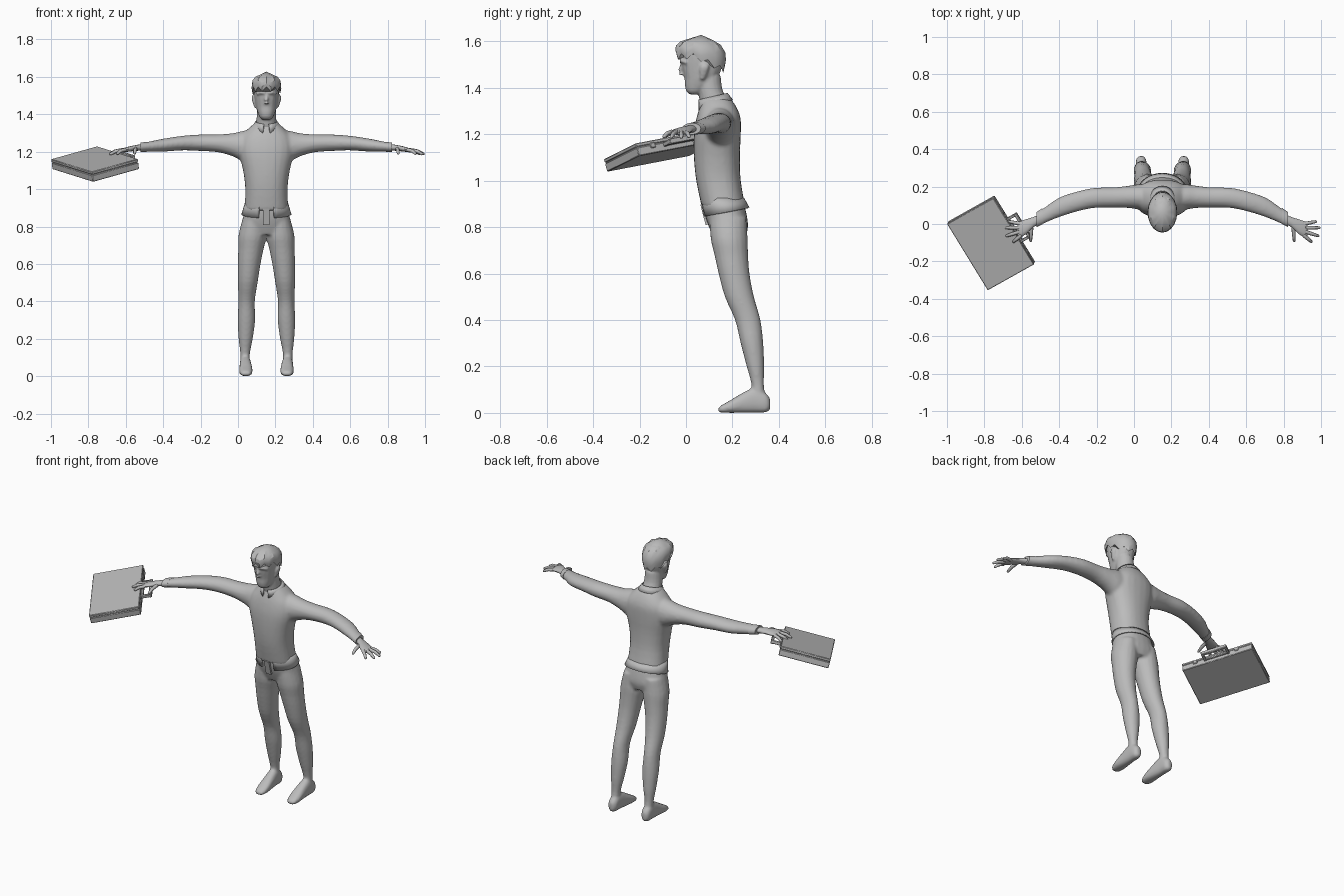
import bpy, bmesh, math
from mathutils import Vector, Matrix

if "Cube" in bpy.data.objects:
    bpy.data.objects.remove(bpy.data.objects["Cube"])

CX = 0.152  # x of the body's mirror plane
mat = bpy.data.materials.new("plain_grey")
mat.diffuse_color = (0.5, 0.5, 0.5, 1)
mat.use_nodes = True
mat.node_tree.nodes["Principled BSDF"].inputs["Base Color"].default_value = mat.diffuse_color


def finish(bm, name, angle=40):
    bmesh.ops.recalc_face_normals(bm, faces=bm.faces[:])
    me = bpy.data.meshes.new(name)
    bm.to_mesh(me)
    bm.free()
    me.materials.append(mat)
    me.polygons.foreach_set("use_smooth", [True] * len(me.polygons))
    me.set_sharp_from_angle(angle=math.radians(angle))
    ob = bpy.data.objects.new(name, me)
    bpy.context.collection.objects.link(ob)
    return ob


def spline(rows, sub):
    """Catmull-Rom through rows of numbers."""
    rows = [Vector(r) for r in rows]
    out = []
    for i in range(len(rows) - 1):
        p0, p1, p2, p3 = rows[max(i - 1, 0)], rows[i], rows[i + 1], rows[min(i + 2, len(rows) - 1)]
        for k in range(sub):
            t = k / sub
            out.append(0.5 * (2 * p1 + (p2 - p0) * t + (2 * p0 - 5 * p1 + 4 * p2 - p3) * t * t
                              + (3 * p1 - p0 - 3 * p2 + p3) * t ** 3))
    return out + [rows[-1]]


def loft(bm, axis, rows, seg=18, sub=3, power=2.0, side=1):
    """Closed tube. Row = position on axis, two centres, two half widths."""
    rings = []
    for s, c1, c2, a, b in spline(rows, sub):
        ring = []
        for k in range(seg):
            t = 2 * math.pi * k / seg
            u, v = math.cos(t), math.sin(t)
            u = math.copysign(abs(u) ** (2 / power), u) * max(a, .001) + c1
            v = math.copysign(abs(v) ** (2 / power), v) * max(b, .001) + c2
            x, y, z = {"x": (s, u, v), "y": (u, s, v), "z": (u, v, s)}[axis]
            ring.append(bm.verts.new((CX + side * x, y, z)))
        rings.append(ring)
    for r, q in zip(rings, rings[1:]):
        for k in range(seg):
            j = (k + 1) % seg
            bm.faces.new((r[k], r[j], q[j], q[k]))
    bm.faces.new(rings[0])
    bm.faces.new(rings[-1])


def tube(bm, points, radii, seg=8):
    """Tapered tube through points."""
    rings = []
    for i, p in enumerate(points):
        d = Vector(points[min(i + 1, len(points) - 1)]) - Vector(points[max(i - 1, 0)])
        q = d.to_track_quat("Z", "Y")
        rings.append([bm.verts.new(Vector(p) + q @ Vector((math.cos(2 * math.pi * k / seg) * radii[i],
                      math.sin(2 * math.pi * k / seg) * radii[i], 0))) for k in range(seg)])
    for r, q in zip(rings, rings[1:]):
        for k in range(seg):
            bm.faces.new((r[k], r[k - 1], q[k - 1], q[k]))
    bm.faces.new(rings[0])
    bm.faces.new(rings[-1])


def blend(ob, voxel, smooth):
    """Fuse overlapping parts into one skin."""
    m = ob.modifiers.new("fuse", "REMESH")
    m.mode, m.voxel_size, m.use_smooth_shade = "VOXEL", voxel, True
    s = ob.modifiers.new("soften", "SMOOTH")
    s.iterations = smooth


# shirt: torso and sleeves
bm = bmesh.new()
loft(bm, "z", [(.885, 0, .162, .118, .094), (1.0, 0, .14, .113, .096), (1.1, 0, .133, .125, .099),
               (1.2, 0, .135, .148, .101), (1.27, 0, .14, .14, .095), (1.32, 0, .138, .10, .078),
               (1.355, 0, .13, .06, .06)], seg=24, power=2.3)
for side in (1, -1):
    loft(bm, "x", [(.04, .14, 1.235, .07, .085), (.12, .145, 1.23, .068, .083), (.18, .145, 1.237, .06, .062),
                   (.26, .142, 1.245, .054, .048), (.36, .14, 1.248, .054, .044), (.45, .122, 1.246, .054, .039),
                   (.55, .09, 1.235, .053, .035), (.62, .052, 1.228, .044, .028), (.67, .022, 1.224, .038, .022)],
         side=side)
blend(finish(bm, "shirt"), .009, 5)

# shirt hem: open skirt, notched at the front
bm = bmesh.new()
seg, rows = 32, []
for f in (0, .5, 1):
    row = []
    for k in range(seg + 1):
        t = -math.pi / 2 + .32 + (2 * math.pi - .64) * k / seg
        z = .925 + f * ((.845 + .02 * (1 + math.sin(t))) - .925)
        row.append(bm.verts.new((CX + (.116 + .018 * f) * math.cos(t),
                                 .155 + .018 * f + (.096 + .004 * f) * math.sin(t), z)))
    rows.append(row)
for r, q in zip(rows, rows[1:]):
    for k in range(seg):
        bm.faces.new((r[k], r[k + 1], q[k + 1], q[k]))
hem = finish(bm, "shirt_hem")
hem.modifiers.new("thickness", "SOLIDIFY").thickness = .008

# trousers and feet
bm = bmesh.new()
loft(bm, "z", [(.91, 0, .16, .112, .088), (.85, 0, .172, .125, .09), (.80, 0, .183, .136, .084),
               (.755, 0, .187, .12, .068)], seg=24, power=2.3)
for side in (1, -1):
    loft(bm, "z", [(.84, .068, .18, .06, .08), (.75, .075, .186, .075, .08), (.68, .083, .195, .068, .073),
                   (.6, .092, .207, .061, .067), (.5, .10, .23, .053, .063), (.4, .106, .266, .044, .055),
                   (.3, .107, .284, .047, .049), (.2, .111, .299, .038, .038), (.12, .114, .309, .026, .027),
                   (.05, .114, .312, .026, .03)], side=side)
    loft(bm, "y", [(.363, .114, .038, .012, .022), (.345, .114, .043, .027, .041), (.30, .113, .055, .03, .054),
                   (.25, .111, .045, .033, .045), (.19, .11, .027, .036, .027), (.15, .11, .016, .028, .015),
                   (.138, .11, .012, .012, .008)], side=side, power=2.4)
blend(finish(bm, "trousers_and_feet"), .008, 4)

# fly flap on the trousers
bm = bmesh.new()
bmesh.ops.create_cube(bm, size=1, matrix=Matrix.Translation((CX, .083, .855)) @ Matrix.Rotation(.25, 4, "X")
                      @ Matrix.Diagonal((.035, .02, .09, 1)))
finish(bm, "fly_flap")

# hands: palm, four fingers and thumb
for side, name in ((1, "left_hand"), (-1, "right_hand")):
    bm = bmesh.new()
    loft(bm, "x", [(.65, .03, 1.224, .026, .017), (.69, .01, 1.221, .027, .016), (.73, -.015, 1.215, .04, .014),
                   (.765, -.03, 1.208, .042, .011), (.775, -.033, 1.206, .035, .008)], side=side, sub=2, seg=12)
    for base, tip in (((.755, .0, 1.208), (.825, .014, 1.188)), ((.765, -.02, 1.21), (.845, -.02, 1.186)),
                      ((.765, -.042, 1.21), (.838, -.065, 1.186)), ((.755, -.06, 1.21), (.80, -.098, 1.188)),
                      ((.70, -.02, 1.215), (.705, -.095, 1.19))):
        pts = [Vector((CX + side * p[0], p[1], p[2])) for p in (base, tip)]
        mid = pts[0].lerp(pts[1], .55) + Vector((0, 0, .006))
        tube(bm, [pts[0], mid, pts[0].lerp(pts[1], .93), pts[1]], [.0105, .0095, .0075, .004])
    finish(bm, name, 60)

# cuffs
for side, name in ((1, "left_cuff"), (-1, "right_cuff")):
    bm = bmesh.new()
    loft(bm, "x", [(.64, .042, 1.226, .043, .027), (.672, .024, 1.224, .04, .025)], sub=1, side=side)
    finish(bm, name)

# head: skull, neck, nose, brow, ears
bm = bmesh.new()
loft(bm, "z", [(1.372, 0, .04, .022, .024), (1.385, 0, .042, .036, .04), (1.41, 0, .055, .047, .06),
               (1.44, 0, .064, .056, .071), (1.48, 0, .068, .063, .085), (1.52, 0, .069, .068, .093),
               (1.56, 0, .066, .068, .094), (1.595, 0, .065, .05, .07), (1.61, 0, .065, .025, .035)], power=2.2)
loft(bm, "z", [(1.30, 0, .14, .065, .066), (1.34, 0, .122, .056, .062), (1.39, 0, .104, .052, .054),
               (1.45, 0, .095, .05, .055)])
tube(bm, [(CX, -.015, 1.508), (CX, -.024, 1.475), (CX, -.022, 1.456)], [.007, .011, .014])
for s in (1, -1):
    tube(bm, [(CX + s * .008, -.022, 1.515), (CX + s * .03, -.018, 1.517), (CX + s * .052, .002, 1.508)],
         [.008, .009, .006])
    loft(bm, "z", [(1.435, .058, .07, .006, .008), (1.46, .064, .075, .009, .016),
                   (1.49, .069, .08, .011, .02), (1.505, .066, .08, .006, .012)], sub=2, side=s, seg=10)
blend(finish(bm, "head"), .006, 2)

# hair: faceted cap whose lower edge zigzags and drops towards the nape
bm = bmesh.new()
seg, rings = 20, []
for f, r in ((0, .97), (.25, 1.03), (.5, 1.0), (.75, .82), (.92, .45)):
    ring = []
    for k in range(seg):
        t = 2 * math.pi * k / seg
        back = math.sin(t)
        low = 1.525 - .05 * max(back, -.2) + (.012 if k % 2 else -.012)
        z = low + (1.618 - low) * f
        ring.append(bm.verts.new((CX + .077 * r * math.cos(t), .063 + .106 * r * back, z)))
    rings.append(ring)
for r, q in zip(rings, rings[1:]):
    for k in range(seg):
        bm.faces.new((r[k - 1], r[k], q[k], q[k - 1]))
top = bm.verts.new((CX, .066, 1.628))
for k in range(seg):
    bm.faces.new((rings[-1][k - 1], rings[-1][k], top))
bm.faces.new(rings[0])
finish(bm, "hair", 30)

# shirt collar: band with points at the front
bm = bmesh.new()
rows, seg = [], 20
for f in (0, 1):
    row = []
    for k in range(seg + 1):
        t = -math.pi / 2 + .25 + (2 * math.pi - .5) * k / seg
        front = (1 - math.sin(t)) / 2
        row.append(bm.verts.new((CX + (.058 + .018 * f) * math.cos(t),
                                 .115 + .012 * f + (.064 + .012 * f) * math.sin(t),
                                 1.378 - .03 * front - f * (.03 + .02 * front ** 4))))
    rows.append(row)
for k in range(seg):
    bm.faces.new((rows[0][k], rows[0][k + 1], rows[1][k + 1], rows[1][k]))
finish(bm, "collar").modifiers.new("thickness", "SOLIDIFY").thickness = .006

# briefcase frame: U across the short side, V along the hinge side, W downwards
O = Vector((-1.0, .0, 1.16))
U = Vector((.25, .14, .07)).normalized()
V = Vector((.215, -.36, -.07)).normalized()
W = U.cross(V).normalized()
V = W.cross(U)
FRAME = Matrix((U, V, W)).transposed().to_4x4()


def case_box(name, lo, hi):
    bm = bmesh.new()
    lo, hi = Vector(lo), Vector(hi)
    c, d = (lo + hi) / 2, hi - lo
    bmesh.ops.create_cube(bm, size=1, matrix=Matrix.Translation(O) @ FRAME @ Matrix.Translation(c)
                          @ Matrix.Diagonal((*d, 1)))
    ob = finish(bm, name, 30)
    b = ob.modifiers.new("edge", "BEVEL")
    b.width, b.segments = .003, 1


case_box("case_lid", (0, 0, 0), (.292, .422, .016))
case_box("case_seam", (.004, .004, .01), (.288, .418, .025))
case_box("case_body", (0, 0, .019), (.292, .422, .056))
# handle: two posts, a grip and an inner rail
for v in (.135, .275):
    case_box("handle_post", (.285, v, .018), (.35, v + .014, .038))
case_box("handle_grip", (.336, .135, .016), (.352, .289, .04))
case_box("handle_rail", (.29, .135, .02), (.303, .289, .036))
for v in (.08, .33):
    case_box("latch", (.288, v, .01), (.297, v + .025, .034))
